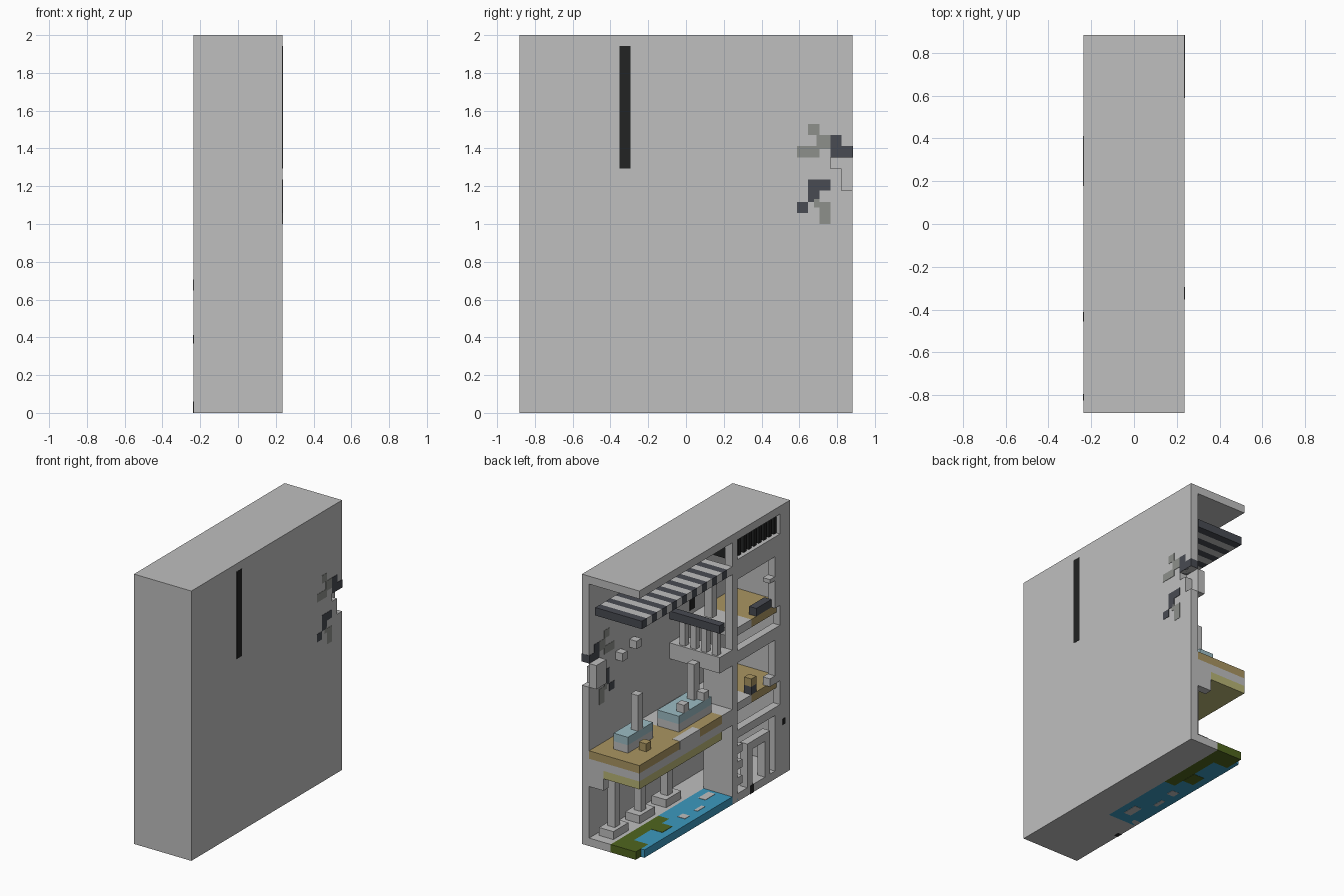
import bpy
import bmesh

cube = bpy.data.objects.get("Cube")
if cube:
    bpy.data.objects.remove(cube, do_unlink=True)

U = 1 / 34  # one block of the grid


def material(name, r, g, b):
    m = bpy.data.materials.new(name)
    m.use_nodes = True
    m.diffuse_color = (r, g, b, 1)
    shader = m.node_tree.nodes["Principled BSDF"]
    shader.inputs["Base Color"].default_value = (r, g, b, 1)
    shader.inputs["Roughness"].default_value = 0.9
    return m


stone = material("light stone", .52, .52, .52)
slate = material("dark slate", .065, .07, .085)
black = material("black", .016, .017, .017)
moss = material("grey moss", .27, .28, .26)
water = material("water blue", .045, .32, .52)
grass = material("grass green", .08, .13, .013)
tan = material("tan wood", .40, .30, .12)
straw = material("pale straw", .48, .46, .18)
glass = material("pale blue", .33, .50, .55)


def box(name, mat, x, y, z):
    """Axis-aligned block; x, y and z are (low, high) pairs in grid blocks."""
    bm = bmesh.new()
    bmesh.ops.create_cube(bm, size=1)
    for v in bm.verts:
        for i, (low, high) in enumerate((x, y, z)):
            v.co[i] = (high if v.co[i] > 0 else low) * U
    mesh = bpy.data.meshes.new(name)
    bm.to_mesh(mesh)
    bm.free()
    mesh.materials.append(mat)
    obj = bpy.data.objects.new(name, mesh)
    bpy.context.collection.objects.link(obj)
    return obj


FULL_X, FULL_Y, FULL_Z = (-8, 8), (-30, 30), (0, 68)
SIDE = (6, 8)
FACADE = (-8, -6)
SLAB = (0, 2)

# Outer shell, with a stepped notch at the back edge of the side wall
box("roof", stone, FULL_X, FULL_Y, (66, 68))
box("front_wall", stone, FULL_X, (-30, -28), FULL_Z)
box("side_wall", stone, SIDE, (-30, 26), FULL_Z)
box("side_wall_upper_edge", stone, SIDE, (26, 30), (46, 68))
box("side_wall_inner_edge", stone, SIDE, (26, 28), (0, 44))
box("side_wall_outer_edge", stone, SIDE, (28, 30), (0, 40))
box("floor", stone, (0, 8), FULL_Y, SLAB)
box("front_floor", stone, (-8, 0), (-30, -9), SLAB)
box("notch_block", stone, (4, 6), (26, 30), (40, 46))

# Markings that go through the side wall
MARK = (5.93, 8.07)
box("wall_slit", black, MARK, (-12, -10), (44, 66))
for y, z in (((22, 24), (50, 52)), ((23.5, 26), (47.5, 50)), ((20, 24), (46, 48))):
    box("upper_moss_mark", moss, MARK, y, z)
for y, z in (((24, 26), (34, 38)), ((23, 24), (37, 38.5))):
    box("lower_moss_mark", moss, MARK, y, z)
for y, z in (((26, 28), (46, 50)), ((28, 30.05), (46, 48))):
    box("upper_slate_mark", slate, MARK, y, z)
for y, z in (((22, 26), (40, 42)), ((22, 24), (38, 40)), ((20, 22), (36, 38))):
    box("lower_slate_mark", slate, MARK, y, z)

# Facade of the rooms: piers, bands and window margins
box("facade_back_pier", stone, FACADE, (-9, -7), FULL_Z)
box("facade_front_pier", stone, FACADE, (-30, -26), FULL_Z)
for z in ((16, 18), (35, 38), (56, 61)):
    box("facade_band", stone, FACADE, (-26, -9), z)
for z in ((2, 18), (24, 36), (43, 57)):
    box("window_margin", stone, FACADE, (-26, -24), z)
for z in ((24, 26), (50, 51)):
    box("window_bracket", stone, FACADE, (-24, -22), z)
box("cross_wall", stone, (-8, 0), (-9, -7), (2, 36))
box("upper_pillar", stone, (-3, -1), (-8, -6), (46, 58))

# Doorway and the small shelves beside it
for y in ((-15, -13), (-22, -20)):
    box("door_post", stone, FACADE, y, (2, 13))
box("door_lintel", stone, FACADE, (-22, -13), (11, 13))
for z in (4, 8, 12):
    box("door_shelf", stone, FACADE, (-11, -9), (z, z + 2))
box("upper_stud", black, (-8.1, -7), (-28, -27), (12.5, 14))
box("lower_stud", black, (-8.1, -7), (-15.5, -14), (0, 2.05))

# Room floors with furniture
for top in (24, 43):
    box("room_floor_tan", tan, (-7, 6), (-28, -16), (top - 2, top))
    box("room_floor_stone", stone, (-7, 6), (-16, -9), (top - 2, top))
box("seat_base", slate, (-7, -5), (-18, -16), (24, 26))
box("seat_top", tan, (-7, -5), (-18, -16), (26, 28))
box("bench", slate, (-7, -5), (-24, -18), (43, 45))

# Black louvre behind the top slot
box("louvre_back", black, (-6, -2), (-26, -8), (61, 66))
for y in range(-26, -9, 2):
    box("louvre_slat", black, (-7, -6), (y, y + 1), (61, 66))

# Striped awning
for i in range(18):
    end = 29 - 2 * i
    box("awning_stripe", stone if i % 2 else slate, (-8, 5), (end - 2, end), (58, 60))

# Balcony with posts and a dark rail
box("balcony", stone, (-8, 6), (-7, -2), (35, 39))
box("balcony_rail", slate, (-8, 6), (-4, -2), (45, 47))
for x in (-7, -4, -1, 2):
    box("balcony_post", stone, (x, x + 1.5), (-4, -2.5), (39, 45))

# Layered platform carried by columns
box("platform_bottom", straw, (-8, 2), (-3, 30), (18, 20))
box("platform_core", stone, (-8, 6), (-7, 30), (20, 22))
TOP = (22, 24)
box("platform_deck_back", tan, (-8, 6), (10, 30), TOP)
box("platform_deck_edge", tan, (-8, -3), (-3, 10), TOP)
box("platform_deck_stone", stone, (-3, 6), (-7, 10), TOP)
box("platform_deck_end", stone, (-8, -3), (-7, -3), TOP)
box("platform_side_patch", stone, (-8.1, -6), (6, 14), (22, 24.05))
box("platform_bracket", stone, (2, 6), (28, 30), (15, 20))
for y in (24.5, 14, 3.5):
    box("column_base", stone, (1, 5), (y - 3, y + 3), (2, 4))
    box("column", stone, (2, 4), (y - 1, y + 1), (4, 20))

# Pale blue plinths with chimneys on the platform
for x, y, chimney_x, chimney_y in (((-2, 2), (16, 26), -2, 20), ((-5, 1), (-3, 10), -3, -1)):
    box("plinth_base", stone, x, y, (24, 26))
    box("plinth_top", glass, x, y, (26, 28))
    box("chimney", stone, (chimney_x, chimney_x + 2), (chimney_y, chimney_y + 2), (28, 37))
for y in (6, -2):
    box("plinth_cube", stone, (-5, -3), (y, y + 2), (28, 30))
box("deck_crate", tan, (-5, -3), (21, 23), (24, 26))

# Cubes fixed to the inside of the side wall
box("wall_cube_back", stone, (4, 6), (17.5, 19.5), (43, 45))
box("wall_cube_middle", stone, (4, 6), (12, 14), (44, 46))

# Pond and its bank, set into the floor
box("pond", water, (-8, 0), (-9, 11), SLAB)
box("pond_inlet", water, (-8, -3), (11, 25), SLAB)
box("pond_corner", water, (-8, -7), (25, 28), SLAB)
box("bank", grass, (-3, 0), (11, 30), SLAB)
box("bank_end", grass, (-7, -3), (25, 30), SLAB)
PATCH = (-.05, 2.08)
box("bank_patch", grass, (-6, -3), (14, 18), PATCH)
for x, y in (((-4, -2), (-6, -2)), ((-6, -5), (1, 4)), ((-6, -4), (7, 9))):
    box("pond_stone", stone, x, y, PATCH)
